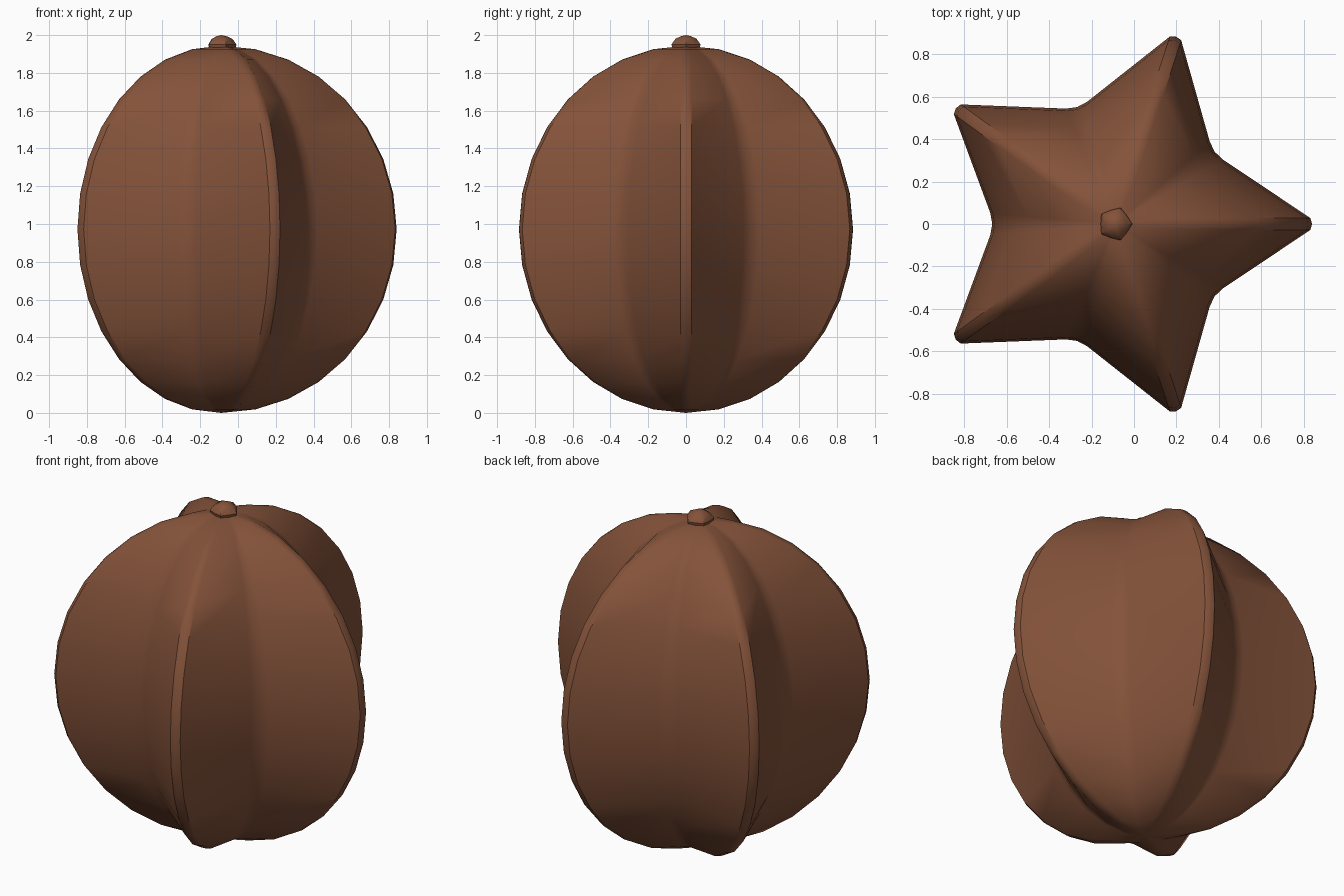
import bpy, bmesh, math
from mathutils import Vector, Matrix

if "Cube" in bpy.data.objects:
    bpy.data.objects.remove(bpy.data.objects["Cube"])

R = 0.9287                      # ridge radius
AXIS_X = -0.0887                # star axis, so the bounds are centred
RINGS = 16

skin = bpy.data.materials.new("brown_skin")
skin.diffuse_color = (0.23, 0.085, 0.042, 1)
skin.use_nodes = True
skin.node_tree.nodes["Principled BSDF"].inputs["Base Color"].default_value = skin.diffuse_color


def star_section(s):
    """Five-ridged cross-section at scale s, ridges slightly blunted."""
    w = min(0.028, 0.12 * R * s)
    ridge = Vector((R * s, 0))
    shoulder = Vector((R * s - 0.28 * w, w))
    a = math.radians(36)
    valley = Vector((math.cos(a), math.sin(a))) * 0.57 * s
    soft = valley.lerp(shoulder, 0.10)
    mid = Vector((math.cos(a), math.sin(a))) * 0.58 * s
    # mirror the soft valley point across the valley direction
    d = mid.normalized()
    soft2 = 2 * soft.dot(d) * d - soft
    shoulder2 = 2 * shoulder.dot(d) * d - shoulder
    pts = []
    for k in range(5):
        m = Matrix.Rotation(math.radians(72 * k), 2)
        pts += [m @ p for p in (ridge, shoulder, soft, mid, soft2, shoulder2)]
    return pts


def loft(name, rings, bottom, top, angle):
    """Skin a stack of (points, z) rings between two pole heights."""
    bm = bmesh.new()
    loops = [[bm.verts.new((p.x, p.y, z)) for p in pts] for pts, z in rings]
    n = len(loops[0])
    lo, hi = bm.verts.new((0, 0, bottom)), bm.verts.new((0, 0, top))
    for i in range(n):
        j = (i + 1) % n
        bm.faces.new((lo, loops[0][j], loops[0][i]))
        bm.faces.new((hi, loops[-1][i], loops[-1][j]))
        for a, b in zip(loops, loops[1:]):
            bm.faces.new((a[i], a[j], b[j], b[i]))
    bmesh.ops.recalc_face_normals(bm, faces=bm.faces)
    me = bpy.data.meshes.new(name)
    bm.to_mesh(me)
    bm.free()
    ob = bpy.data.objects.new(name, me)
    ob.location.x = AXIS_X
    me.materials.append(skin)
    bpy.context.collection.objects.link(ob)
    bpy.ops.object.select_all(action='DESELECT')
    ob.select_set(True)
    bpy.context.view_layer.objects.active = ob
    bpy.ops.object.shade_smooth_by_angle(angle=math.radians(angle))
    return ob


# Star-shaped fruit body
H = 0.972
body = []
for i in range(1, RINGS):
    t = math.pi * i / RINGS
    body.append((star_section(math.sin(t)), H - H * math.cos(t)))
loft("fruit_body", body, 0, 2 * H, 35)

# Small lobed stem nub on top
nub = []
for r, z in ((0.07, 1.925), (0.076, 1.95), (0.056, 1.98), (0.025, 1.995)):
    nub.append(([Vector((math.cos(a), math.sin(a))) * r * (1.06 if k % 2 == 0 else 0.9)
                 for k in range(10) for a in [math.radians(36 * k)]], z))
loft("stem_nub", nub, 1.925, 2.0, 35)
